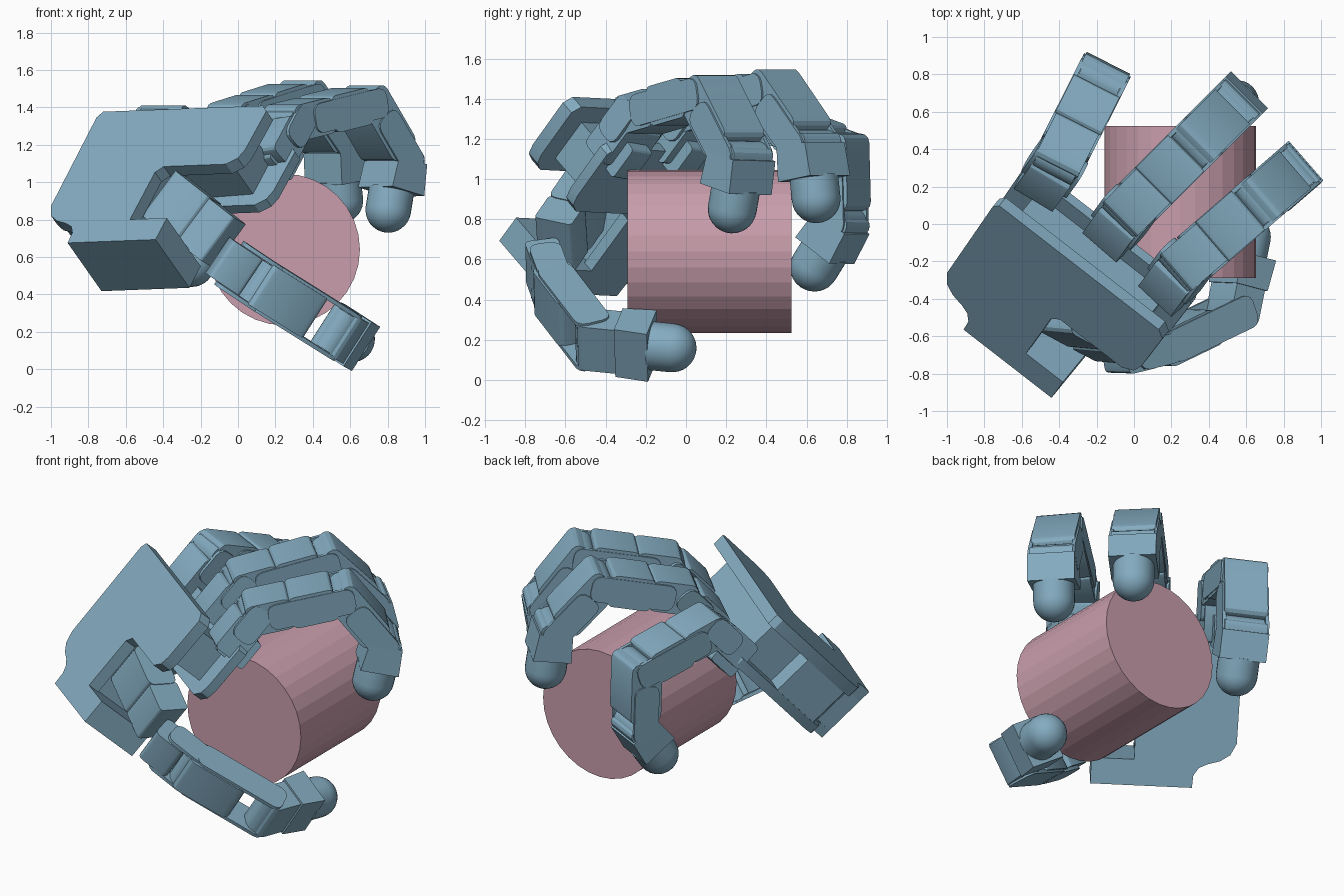
import bpy, bmesh, math
from mathutils import Vector as V, Matrix

if "Cube" in bpy.data.objects:
    bpy.data.objects.remove(bpy.data.objects["Cube"])


def material(name, rgb):
    m = bpy.data.materials.new(name)
    m.diffuse_color = (*rgb, 1)
    m.use_nodes = True
    m.node_tree.nodes["Principled BSDF"].inputs["Base Color"].default_value = m.diffuse_color
    return m


BLUE = material("hand_blue", (0.23, 0.41, 0.53))
PINK = material("cylinder_pink", (0.58, 0.34, 0.41))


def frame(origin, d, width):
    """Local z runs along d, local y along width, local x is thickness."""
    z = V(d).normalized()
    y = V(width)
    y = (y - z * y.dot(z)).normalized()
    m = Matrix((y.cross(z), y, z)).transposed().to_4x4()
    m.translation = V(origin)
    return m


def finish(name, bm, mat, smooth=True):
    bmesh.ops.recalc_face_normals(bm, faces=bm.faces)
    me = bpy.data.meshes.new(name)
    bm.to_mesh(me)
    bm.free()
    me.materials.append(mat)
    if smooth:
        me.shade_smooth()
        me.set_sharp_from_angle(angle=math.radians(28))
    ob = bpy.data.objects.new(name, me)
    bpy.context.collection.objects.link(ob)
    return ob


def add_prism(bm, m, pts, lo, hi):
    """Extrude an (x, z) profile along local y."""
    a = [bm.verts.new(m @ V((x, lo, z))) for x, z in pts]
    b = [bm.verts.new(m @ V((x, hi, z))) for x, z in pts]
    bm.faces.new(a)
    bm.faces.new(b[::-1])
    for i in range(len(pts)):
        j = (i + 1) % len(pts)
        bm.faces.new((a[i], b[i], b[j], a[j]))


def rounded(x0, x1, z0, z1, r, n=4):
    pts = []
    for k, (cx, cz) in enumerate(((x1 - r, z1 - r), (x0 + r, z1 - r), (x0 + r, z0 + r), (x1 - r, z0 + r))):
        for i in range(n):
            t = math.pi / 2 * (k + i / (n - 1))
            pts.append((cx + r * math.cos(t), cz + r * math.sin(t)))
    return pts


def block(bm, m, z0, z1, half_t, half_w, r=0.045):
    add_prism(bm, m, rounded(-half_t, half_t, z0, z1, r), -half_w, half_w)


def side_plates(bm, m, z0, z1, half_t=0.08):
    for s in (-1, 1):
        add_prism(bm, m, rounded(-half_t, half_t, z0, z1, 0.05), s * 0.118, s * 0.14)


def hub(bm, m):
    add_prism(bm, m, rounded(-0.08, 0.08, -0.08, 0.08, 0.079, 7), -0.115, 0.115)


def fingertip(name, m, length, half_w=0.14):
    """Distal box, then a round tip."""
    bm = bmesh.new()
    hub(bm, m)
    block(bm, m, -0.06, length * 0.45, 0.09, half_w - 0.012, 0.04)
    add_prism(bm, m, [(-0.1, length - 0.27), (0.1, length - 0.27), (0.115, length - 0.1), (-0.115, length - 0.1)],
              -half_w, half_w)
    finish(name + "_distal_link", bm, BLUE)
    bm = bmesh.new()
    n, rings = 28, []
    prof = [(0.122, length - 0.11)] + [(0.122 * math.cos(a), length + 0.122 * math.sin(a))
                                       for a in [math.pi / 2 * i / 8 for i in range(8)]]
    for r, z in prof:
        rings.append([bm.verts.new(m @ V((r * math.cos(2 * math.pi * i / n), r * math.sin(2 * math.pi * i / n), z)))
                      for i in range(n)])
    for a, b in zip(rings, rings[1:]):
        for i in range(n):
            bm.faces.new((a[i], a[(i + 1) % n], b[(i + 1) % n], b[i]))
    top = bm.verts.new(m @ V((0, 0, length + 0.122)))
    for i in range(n):
        bm.faces.new((rings[-1][i], rings[-1][(i + 1) % n], top))
    bm.faces.new(rings[0])
    finish(name + "_round_tip", bm, BLUE)


# Palm axes: U across the knuckles, W toward the fingers, N out of the palm
U = V((0.79, -0.613, 0.03)).normalized()
W = V((0.41, 0.53, 0.742))
W = (W - U * W.dot(U)).normalized()
N = U.cross(W)
if N.z > 0:
    N = -N
O = V((-0.11, -0.02, 1.22))
PALM = Matrix((U, N, W)).transposed().to_4x4()   # local (u, n, w)
PALM.translation = O

# Palm shell: two plates sharing one outline with a notch for the thumb
outline = [(-0.575, -0.10), (-0.55, -0.06), (0.53, -0.06), (0.575, -0.10), (0.57, -0.38), (0.55, -0.44),
           (0.49, -0.48), (0.07, -0.48), (0.03, -0.52), (0.03, -0.86), (0.28, -0.86), (0.28, -1.015),
           (-0.315, -1.015), (-0.32, -0.94), (-0.35, -0.895), (-0.40, -0.87), (-0.47, -0.85),
           (-0.53, -0.81), (-0.565, -0.74)]
for name, lo, hi in (("palm_back_plate", -0.325, -0.25), ("palm_front_plate", 0.0, 0.06)):
    bm = bmesh.new()
    add_prism(bm, PALM, outline, lo, hi)
    finish(name, bm, BLUE)

# Palm core between the plates and the solid wrist block
bm = bmesh.new()
add_prism(bm, PALM, [(-0.44, -0.16), (0.44, -0.16), (0.44, -0.40), (0.0, -0.42), (0.0, -0.88),
                     (-0.36, -0.88), (-0.56, -0.75), (-0.565, -0.42), (-0.44, -0.42)], -0.25, 0.0)
finish("palm_core", bm, BLUE)
bm = bmesh.new()
add_prism(bm, PALM, [(-0.315, -1.015), (0.28, -1.015), (0.28, -0.86), (-0.315, -0.86)], -0.325, 0.06)
finish("wrist_block", bm, BLUE)

# Fingers: knuckle, proximal, middle and distal joints, then tip centre
FINGERS = {
    "left_finger": [(-0.405, 0.33, 1.315), (-0.185, 0.765, 1.155), (-0.18, 0.775, 0.78), (-0.249, 0.635, 0.555)],
    "middle_finger": [(-0.035, 0.065, 1.33), (0.33, 0.43, 1.445), (0.52, 0.62, 1.165), (0.548, 0.648, 0.9)],
    "right_finger": [(0.265, -0.225, 1.32), (0.665, 0.12, 1.42), (0.845, 0.275, 1.11), (0.803, 0.23, 0.85)],
}
for name, pts in FINGERS.items():
    p = [V(q) for q in pts]
    h = p[1] - p[0]
    width = V((h.y, -h.x, 0))
    # knuckle link and its bracket in the palm edge
    bm = bmesh.new()
    m = frame(p[0] - W * 0.164, W, width)
    block(bm, m, -0.12, 0.13, 0.09, 0.12, 0.03)
    add_prism(bm, m, rounded(-0.15, 0.05, -0.14, 0.05, 0.02), -0.07, 0.07)
    side_plates(bm, m, 0.0, 0.23, 0.075)
    finish(name + "_knuckle", bm, BLUE)
    # proximal link in two housings
    bm = bmesh.new()
    m = frame(p[0], p[1] - p[0], width)
    L = (p[1] - p[0]).length
    hub(bm, m)
    block(bm, m, -0.05, 0.23, 0.097, 0.128)
    block(bm, m, 0.215, L - 0.055, 0.1, 0.136, 0.03)
    side_plates(bm, m, 0.08, L + 0.06)
    finish(name + "_proximal_link", bm, BLUE)
    # middle link
    bm = bmesh.new()
    m = frame(p[1], p[2] - p[1], width)
    L = (p[2] - p[1]).length
    hub(bm, m)
    block(bm, m, -0.07, L - 0.06, 0.1, 0.13)
    side_plates(bm, m, 0.08, L + 0.06)
    finish(name + "_middle_link", bm, BLUE)
    fingertip(name, frame(p[2], p[3] - p[2], width), 0.265)

# Thumb: base motor block, swivel link, long link, distal link
T = [V(q) for q in ((-0.02, -0.70, 0.55), (0.127, -0.664, 0.452), (0.53, -0.47, 0.2), (0.61, -0.07, 0.16))]
tw = (T[2] - T[1]).cross(T[3] - T[2])
bm = bmesh.new()
m = frame((-0.40, -0.48, 0.93), (0.37, -0.20, -0.29), tw)
block(bm, m, 0.0, 0.27, 0.10, 0.15, 0.04)
block(bm, m, 0.26, 0.45, 0.10, 0.145, 0.02)
finish("thumb_base_block", bm, BLUE)
bm = bmesh.new()
m = frame(T[0], T[1] - T[0], tw)
block(bm, m, -0.1, 0.1, 0.085, 0.115, 0.03)
side_plates(bm, m, -0.03, 0.24)
finish("thumb_swivel_link", bm, BLUE)
bm = bmesh.new()
m = frame(T[1], T[2] - T[1], tw)
hub(bm, m)
block(bm, m, -0.04, 0.34, 0.1, 0.125)
side_plates(bm, m, 0.0, 0.57, 0.09)
finish("thumb_long_link", bm, BLUE)
fingertip("thumb", frame(T[2], T[3] - T[2], tw), (T[3] - T[2]).length)

# Held cylinder, faceted
bm = bmesh.new()
circle = [(0.405 * math.cos(2 * math.pi * i / 32), 0.405 * math.sin(2 * math.pi * i / 32)) for i in range(32)]
add_prism(bm, Matrix.Translation((0.247, 0, 0.64)), circle, -0.29, 0.525)
finish("held_cylinder", bm, PINK, smooth=False)
